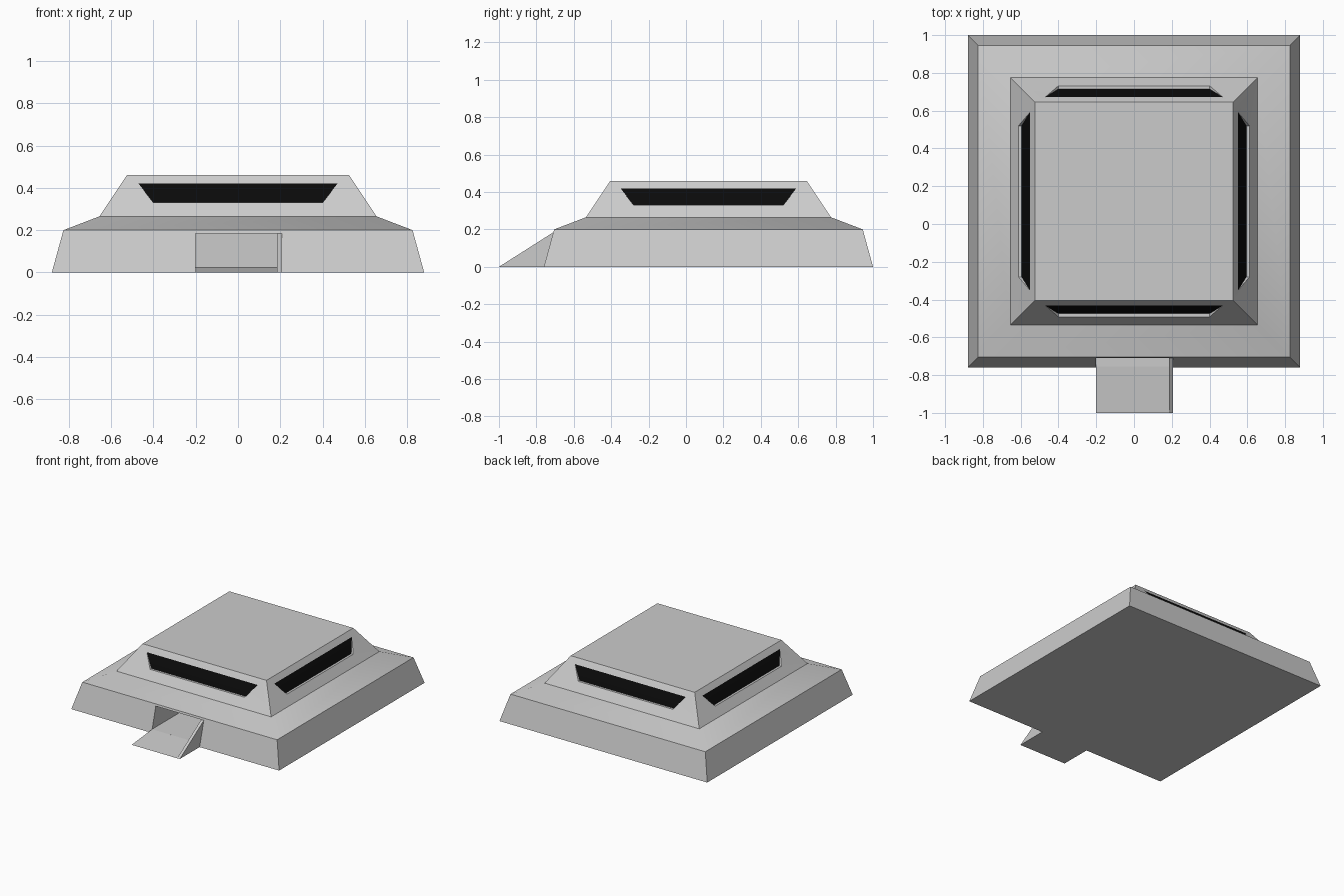
import bpy, bmesh, math
from mathutils import Matrix, Vector

cube = bpy.data.objects.get("Cube")
if cube:
    bpy.data.objects.remove(cube, do_unlink=True)


def material(name, value):
    m = bpy.data.materials.new(name)
    m.use_nodes = True
    m.diffuse_color = (value, value, value, 1)
    m.node_tree.nodes["Principled BSDF"].inputs["Base Color"].default_value = (value, value, value, 1)
    return m


grey = material("light grey", 0.6)
black = material("black", 0.003)


def finish(name, bm, mats):
    bmesh.ops.remove_doubles(bm, verts=bm.verts, dist=0.0005)
    bmesh.ops.recalc_face_normals(bm, faces=bm.faces)
    mesh = bpy.data.meshes.new(name)
    bm.to_mesh(mesh)
    bm.free()
    ob = bpy.data.objects.new(name, mesh)
    bpy.context.collection.objects.link(ob)
    for m in mats:
        mesh.materials.append(m)
    return ob


def prism(name, profile, x0, x1):
    """Extrude a (y, z) profile along x."""
    bm = bmesh.new()
    face = bm.faces.new([bm.verts.new((x0, y, z)) for y, z in profile])
    out = bmesh.ops.extrude_face_region(bm, geom=[face])
    moved = [v for v in out["geom"] if isinstance(v, bmesh.types.BMVert)]
    bmesh.ops.translate(bm, verts=moved, vec=(x1 - x0, 0, 0))
    return finish(name, bm, [grey])


# Stepped body: (half width, height) of each square ring
CENTRE_Y = 0.12
BASE, EAVE, SHOULDER, ROOF = (0.88, 0), (0.825, 0.2), (0.655, 0.265), (0.525, 0.46)
WIN_LOW, WIN_HIGH, RECESS = 0.33, 0.42, 0.017


def wall_half(z):
    t = (z - SHOULDER[1]) / (ROOF[1] - SHOULDER[1])
    return SHOULDER[0] + t * (ROOF[0] - SHOULDER[0])


bm = bmesh.new()


def add_face(points, turn, mat=0):
    verts = [bm.verts.new(turn @ Vector(p)) for p in points]
    bm.faces.new(verts).material_index = mat


def edge(half, z):
    return [(-half, -half, z), (half, -half, z)]


for i in range(4):
    turn = Matrix.Translation((0, CENTRE_Y, 0)) @ Matrix.Rotation(i * math.pi / 2, 4, "Z")
    for lower, upper in ((BASE, EAVE), (EAVE, SHOULDER)):
        add_face(edge(*lower) + edge(*upper)[::-1], turn)
    # Upper wall framed around a recessed window
    yl, yh = -wall_half(WIN_LOW), -wall_half(WIN_HIGH)
    wall = edge(*SHOULDER) + edge(*ROOF)[::-1]
    hole = [(-0.4, yl, WIN_LOW), (0.4, yl, WIN_LOW), (0.47, yh, WIN_HIGH), (-0.47, yh, WIN_HIGH)]
    for a in range(4):
        b = (a + 1) % 4
        add_face([wall[a], wall[b], hole[b], hole[a]], turn)
    inner = [(x, y + RECESS, z) for x, y, z in hole[:2]]
    add_face([hole[0], hole[1], inner[1], inner[0]], turn)
    add_face([hole[1], hole[2], inner[1]], turn)
    add_face([hole[0], inner[0], hole[3]], turn)
    add_face([inner[0], inner[1], hole[2], hole[3]], turn, 1)

# Roof and underside
for half, z in (ROOF, BASE):
    low, high = CENTRE_Y - half, CENTRE_Y + half
    add_face([(-half, low, z), (half, low, z), (half, high, z), (-half, high, z)], Matrix.Identity(4))
body = finish("body", bm, [grey, black])

# Entrance passage cut into the front
FLOOR, DOOR_TOP = 0.025, 0.185
cutter = prism("entrance_cutter", [(-1.2, FLOOR), (-0.1, FLOOR), (-0.1, DOOR_TOP), (-1.2, DOOR_TOP)], -0.2, 0.2)
cutter.hide_render = True
cut = body.modifiers.new("entrance", "BOOLEAN")
cut.operation = "DIFFERENCE"
cut.solver = "EXACT"
cut.object = cutter
bpy.context.view_layer.objects.active = body
body.select_set(True)
bpy.ops.object.modifier_apply(modifier=cut.name)
bpy.data.objects.remove(cutter, do_unlink=True)
bpy.ops.object.shade_smooth_by_angle(angle=math.radians(32))

# Entry ramp with a sloping cheek wall on its left
prism("entry_ramp", [(-1, 0), (-0.753, FLOOR), (-0.753, 0)], -0.2, 0.19)
prism("ramp_cheek_wall", [(-1, 0), (-0.709, DOOR_TOP), (-0.76, 0)], 0.185, 0.207)
